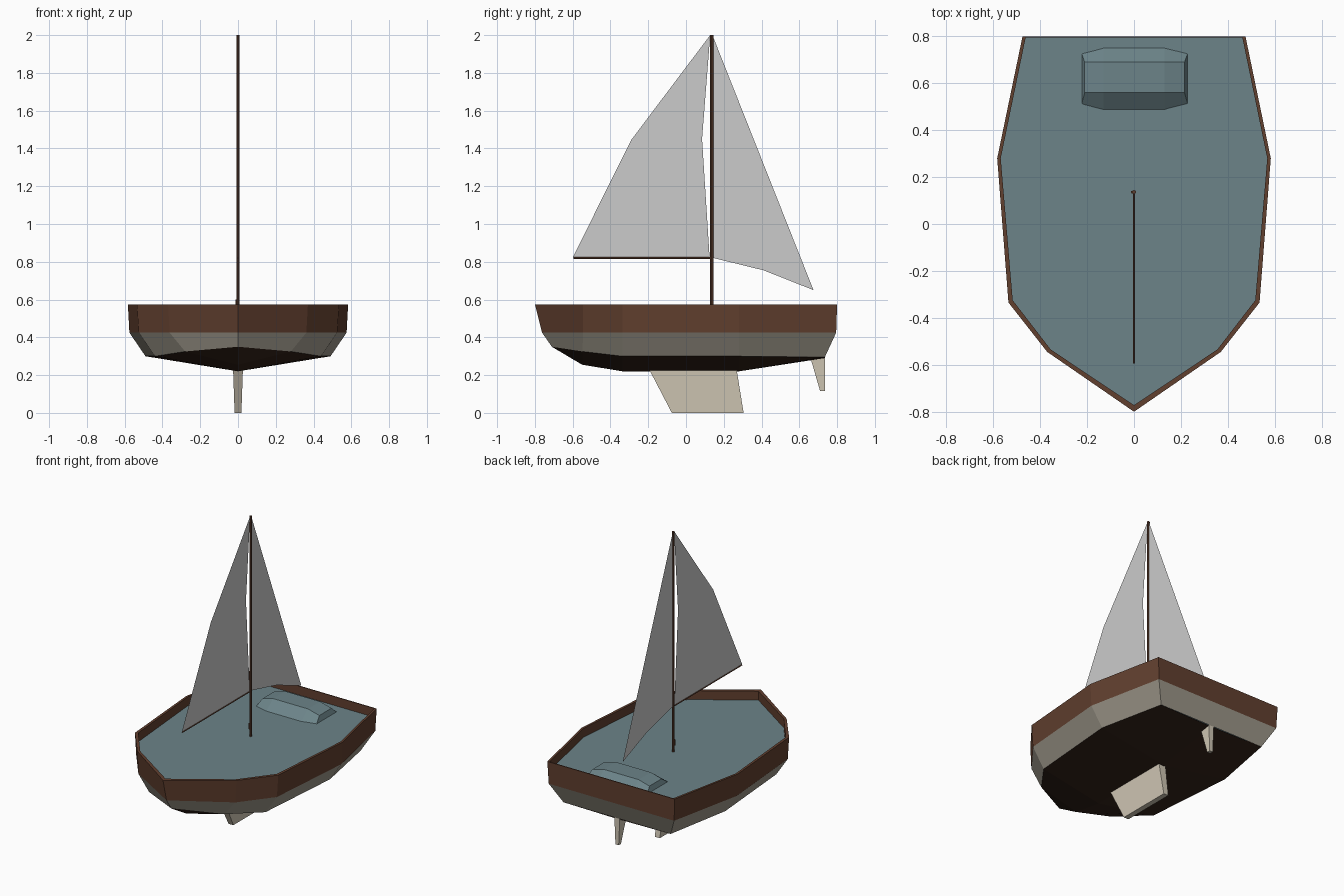
import bpy, bmesh, math
from mathutils import Vector

if "Cube" in bpy.data.objects:
    bpy.data.objects.remove(bpy.data.objects["Cube"])


def material(name, rgb):
    m = bpy.data.materials.new(name)
    m.diffuse_color = (*rgb, 1)
    m.use_nodes = True
    m.node_tree.nodes["Principled BSDF"].inputs["Base Color"].default_value = m.diffuse_color
    return m


WOOD = material("wood", (0.12, 0.05, 0.028))
CREAM = material("cream", (0.36, 0.33, 0.27))
DARK = material("dark_bottom", (0.035, 0.017, 0.01))
TEAL = material("teal", (0.15, 0.23, 0.25))
PALE = material("pale_fin", (0.62, 0.56, 0.45))


def finish(name, bm, mat=None, recalc=True):
    bmesh.ops.remove_doubles(bm, verts=bm.verts, dist=0.0005)
    if recalc:
        bmesh.ops.recalc_face_normals(bm, faces=bm.faces)
    me = bpy.data.meshes.new(name)
    bm.to_mesh(me)
    bm.free()
    ob = bpy.data.objects.new(name, me)
    bpy.context.collection.objects.link(ob)
    if mat:
        me.materials.append(mat)
    return ob


def ring(half):
    """Close a half outline (bow to stern, x >= 0) by mirroring it."""
    return half + [(-x, y, z) for x, y, z in reversed(half) if x > 0]


def loft(name, rings, mat, closed=True, caps=False):
    bm = bmesh.new()
    rows = [[bm.verts.new(p) for p in r] for r in rings]
    n = len(rows[0])
    for a, b in zip(rows, rows[1:]):
        for i in range(n if closed else n - 1):
            j = (i + 1) % n
            bm.faces.new((a[i], a[j], b[j], b[i]))
    if caps:
        bm.faces.new(rows[0])
        bm.faces.new(rows[-1])
    return finish(name, bm, mat, recalc=caps)


def flat(name, pts, mat=None):
    bm = bmesh.new()
    bm.faces.new([bm.verts.new(p) for p in pts])
    return finish(name, bm, mat, recalc=False)


def rod(name, a, b, r, sides=8):
    a, b = Vector(a), Vector(b)
    bpy.ops.mesh.primitive_cylinder_add(vertices=sides, radius=r, depth=(b - a).length,
                                        location=(a + b) / 2)
    ob = bpy.context.object
    ob.rotation_euler = (b - a).to_track_quat('Z', 'Y').to_euler()
    ob.name = name
    ob.data.materials.append(WOOD)
    return ob


# Hull outlines, bow to stern
DECK_Z, RIM_Z = 0.515, 0.575
rim_half = [(0, -0.8), (0.37, -0.545), (0.535, -0.335), (0.583, 0.28), (0.475, 0.8)]
inner_half = [(0, -0.772), (0.355, -0.535), (0.517, -0.325), (0.568, 0.28), (0.462, 0.794)]
rim = ring([(x, y, RIM_Z) for x, y in rim_half])
inner = ring([(x, y, RIM_Z) for x, y in inner_half])
inner_low = ring([(x, y, DECK_Z) for x, y in inner_half])
waterline = ring([(0, -0.762, 0.425), (0.362, -0.545, 0.425), (0.525, -0.335, 0.425),
                  (0.575, 0.28, 0.425), (0.468, 0.795, 0.425)])
chine = ring([(0, -0.71, 0.35), (0.28, -0.548, 0.325), (0.44, -0.335, 0.30),
              (0.49, 0.28, 0.30), (0.40, 0.735, 0.295)])

# Topsides with gunwale, cream band, dark bottom
loft("hull_topsides", [waterline, rim, inner, inner_low][:4], WOOD)
loft("hull_band", [chine, waterline], CREAM)
keel_line = [(0, -0.71, 0.35), (0, -0.55, 0.255), (0, -0.335, 0.22),
             (0, 0.28, 0.22), (0, 0.735, 0.29)]
bm = bmesh.new()
for s in (1, -1):
    edge = [(s * abs(x), y, z) for x, y, z in chine[:5]]
    for i in range(4):
        quad = [keel_line[i], keel_line[i + 1], edge[i + 1], edge[i]]
        quad = quad[:3] if i == 0 else quad
        face = bm.faces.new([bm.verts.new(p) for p in quad])
        face.normal_update()
        if face.normal.z > 0:
            face.normal_flip()
finish("hull_bottom", bm, DARK, recalc=False)

# Deck
flat("deck", inner_low, TEAL)

# Hatch near the stern: cambered box with chamfered plan corners
stations = []
for xb, xt, y0, y1, zt in ((-0.226, -0.21, 0.50, 0.735, 0.55), (-0.13, -0.13, 0.475, 0.76, 0.572),
                           (0.13, 0.13, 0.475, 0.76, 0.572), (0.232, 0.215, 0.50, 0.735, 0.55)):
    stations.append([(xb, y0, DECK_Z - 0.01), (xt, 0.56, zt), (xt, 0.69, zt),
                     (xb, y1, DECK_Z - 0.01)])
loft("hatch", stations, TEAL, caps=True)


# Fins below the hull, tapering towards the bottom
def fin(name, profile, half_top, half_low):
    zs = [z for _, z in profile]
    mid = (min(zs) + max(zs)) / 2
    w = [half_top if z > mid else half_low for z in zs]
    loft(name, [[(s * h, y, z) for (y, z), h in zip(profile, w)] for s in (-1, 1)],
         PALE, caps=True)


fin("keel_fin", [(-0.195, 0.23), (0.268, 0.23), (0.305, 0), (-0.075, 0)], 0.026, 0.018)
fin("rudder", [(0.655, 0.305), (0.735, 0.295), (0.735, 0.115), (0.71, 0.115)], 0.02, 0.012)

# Mast, boom and cleat
MAST_Y = 0.136
rod("mast", (0, MAST_Y, DECK_Z - 0.01), (0, MAST_Y, 2.0), 0.009)
rod("boom", (0, MAST_Y, 0.82), (0, -0.595, 0.82), 0.004, 6)
rod("mast_cleat", (-0.008, MAST_Y, 0.56), (-0.008, MAST_Y, 0.60), 0.006, 6)

# Sails
flat("boom_sail", [(0, y, z) for y, z in ((0.128, 2.0), (-0.29, 1.445), (-0.60, 0.822),
                                          (0.125, 0.822), (0.085, 1.45))])
flat("free_sail", [(0, y, z) for y, z in ((0.14, 2.0), (0.145, 0.82), (0.41, 0.755),
                                          (0.675, 0.65))])
